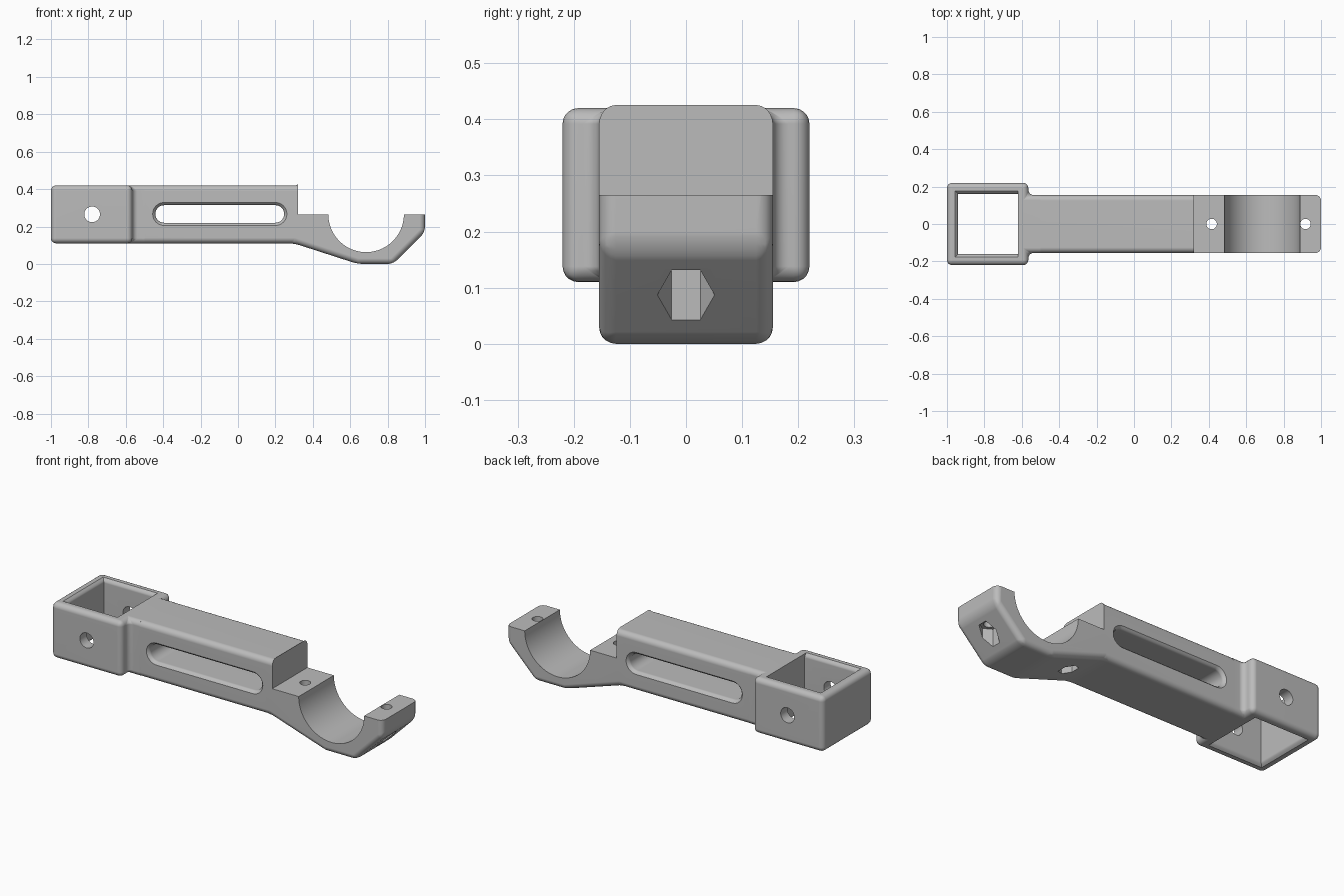
import bpy, bmesh, math
from mathutils import Vector

if "Cube" in bpy.data.objects:
    bpy.data.objects.remove(bpy.data.objects["Cube"])

grey = bpy.data.materials.new("plain grey")
grey.use_nodes = True
color = (0.5, 0.5, 0.5, 1)
grey.diffuse_color = color
grey.node_tree.nodes["Principled BSDF"].inputs["Base Color"].default_value = color


def loft(name, rings, round_edge=None, radius=0.03):
    """Solid skinned through rings of points, with chosen edges rounded."""
    bm = bmesh.new()
    loops = [[bm.verts.new(p) for p in ring] for ring in rings]
    n = len(loops[0])
    for a, b in zip(loops, loops[1:]):
        for i in range(n):
            j = (i + 1) % n
            bm.faces.new((a[i], a[j], b[j], b[i]))
    bm.faces.new(loops[0][::-1])
    bm.faces.new(loops[-1])
    bmesh.ops.recalc_face_normals(bm, faces=bm.faces)
    if round_edge:
        edges = [e for e in bm.edges if round_edge(*(v.co for v in e.verts))]
        bmesh.ops.bevel(bm, geom=edges, offset=radius, segments=5, profile=0.5,
                        affect='EDGES', clamp_overlap=False)
        bmesh.ops.recalc_face_normals(bm, faces=bm.faces)
    mesh = bpy.data.meshes.new(name)
    bm.to_mesh(mesh)
    bm.free()
    mesh.materials.append(grey)
    obj = bpy.data.objects.new(name, mesh)
    bpy.context.collection.objects.link(obj)
    return obj


def rod(name, axis, center, r, low, high, sides=32):
    """Cylinder or prism along y or z, for cutting holes."""
    def ring(t):
        for k in range(sides):
            a = math.tau * (k + 0.5) / sides
            u, v = center[0] + r * math.cos(a), center[1] + r * math.sin(a)
            yield (u, t, v) if axis == 'Y' else (u, v, t)
    return loft(name, [list(ring(low)), list(ring(high))])


def flared(half, lip):
    """Positions and widenings for a cutter with rounded mouths."""
    side = [(half + 0.005, lip), (half - 0.3 * lip, 0.4 * lip),
            (half - 0.6 * lip, 0.15 * lip), (half - lip, 0)]
    return [(-p, f) for p, f in side] + [(p, f) for p, f in side[::-1]]


def finish(obj, cutters):
    """Cut the part, then smooth its rounded surfaces."""
    bpy.ops.object.select_all(action='DESELECT')
    bpy.context.view_layer.objects.active = obj
    obj.select_set(True)
    for c in cutters:
        mod = obj.modifiers.new(c.name, 'BOOLEAN')
        mod.operation, mod.solver, mod.object = 'DIFFERENCE', 'EXACT', c
        bpy.ops.object.modifier_apply(modifier=mod.name)
        bpy.data.objects.remove(c)
    bpy.ops.object.shade_smooth_by_angle(angle=math.radians(32))
    normals = obj.modifiers.new("even_shading", 'WEIGHTED_NORMAL')
    normals.keep_sharp = True


BOTTOM, TOP, HALF, JOINT = 0.11, 0.42, 0.155, -0.5
MID = (BOTTOM + TOP) / 2

# Square socket with a short neck that meets the arm
near = [(JOINT, -HALF), (-0.565, -HALF), (-0.565, -0.22), (-1, -0.22)]
plan = near + [(x, -y) for x, y in near[::-1]]
socket = loft("socket", [[(x, y, z) for x, y in plan] for z in (BOTTOM, TOP)],
              lambda a, b: min(a.x, b.x) < JOINT - 0.01, 0.028)
opening = loft("opening_cutter", [
    [(-0.62, -0.16 - f, MID + t), (-0.62, 0.16 + f, MID + t),
     (-0.94 - f, 0.16 + f, MID + t), (-0.94 - f, -0.16 - f, MID + t)]
    for t, f in flared(MID - BOTTOM, 0.022)])
pin_hole = rod("pin_hole_cutter", 'Y', (-0.78, 0.265), 0.042, -0.4, 0.4)
finish(socket, [opening, pin_hole])

# Arm with the half-round clamp at its end
side = [(JOINT, BOTTOM), (0.3, BOTTOM), (0.64, 0), (0.83, 0), (1, 0.17),
        (1, 0.8), (0.31, TOP), (JOINT, TOP)]


def arm_edge(a, b):
    across = abs(a.y - b.y) > 0.01
    return max(a.x, b.x) > JOINT + 0.01 and not (across and a.z > 0.3)


arm = loft("clamp_arm", [[(x, y, z) for x, z in side] for y in (-HALF, HALF)],
           arm_edge)


# Long rounded slot
def pill(y, r):
    pts = []
    for k in range(26):
        turn = k if k < 13 else k - 1
        a = math.pi * (turn / 12 - 0.5)
        x = 0.2 if k < 13 else -0.395
        pts.append(Vector((x + r * math.cos(a), y, 0.267 + r * math.sin(a))))
    return pts


slot = loft("slot_cutter", [pill(y, 0.047 + f) for y, f in flared(HALF, 0.02)])

# Step, clamp bore, screw holes and hexagonal nut pockets
step = loft("step_cutter", [[(0.32, y, 0.265), (1.2, y, 0.265), (1.2, y, 1),
                             (0.32, y, 1)] for y in (-0.3, 0.3)])
bore = rod("bore_cutter", 'Y', (0.685, 0.265), 0.202, -0.3, 0.3, 64)
cutters = [step, bore, slot]
for x in (0.415, 0.917):
    cutters.append(rod("screw_hole_cutter", 'Z', (x, 0), 0.028, -0.1, 0.3, 24))
    cutters.append(rod("nut_pocket_cutter", 'Z', (x, 0), 0.051, -0.1, 0.14, 6))
finish(arm, cutters)
